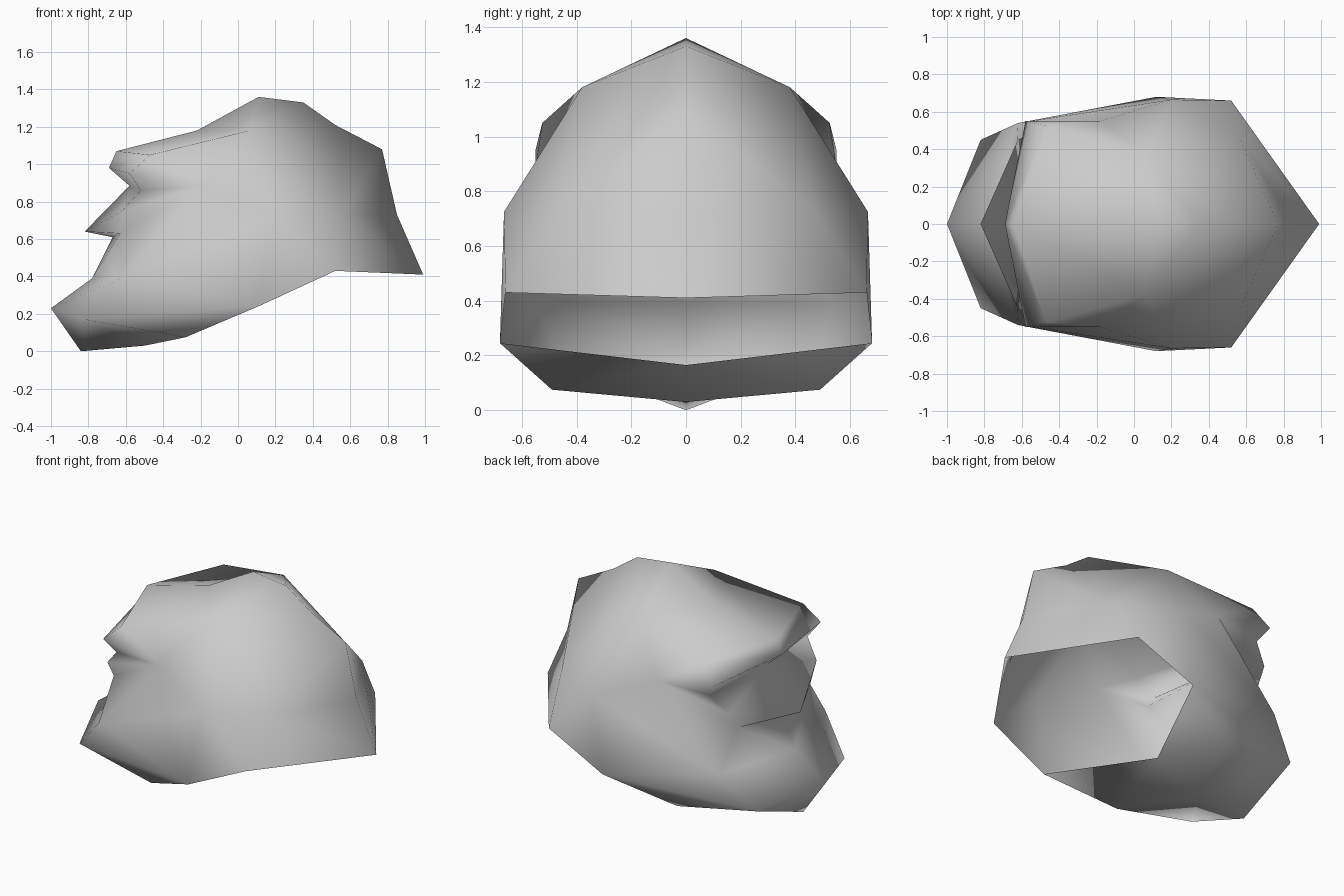
import bpy, bmesh

if "Cube" in bpy.data.objects:
    bpy.data.objects.remove(bpy.data.objects["Cube"])

# Centre profile of the head shell: front of the neck rim, round the face, over the skull
profile = [(-.18, .165), (-.5, .03), (-.84, 0), (-1, .23), (-.78, .39), (-.67, .61),
           (-.82, .64), (-.58, .885), (-.69, .98), (-.65, 1.07), (-.22, 1.18), (.11, 1.36),
           (.35, 1.33), (.52, 1.21), (.77, 1.08), (.85, .73), (.99, .41)]

# Side landmarks of one half
side = {
    "rim_side": (.12, .68, .245), "rim_back": (.52, .66, .43), "throat": (-.28, .49, .075),
    "jaw": (-.82, .45, .17), "cheek": (-.62, .54, .39), "lip": (-.63, .37, .63),
    "eye_low": (-.62, .45, .75), "eye_fold": (-.52, .5, .86), "brow": (-.58, .55, .95),
    "brow_top": (-.47, .525, 1.05), "temple": (-.18, .55, .885), "crown": (.06, .38, 1.18),
    "ear": (.2, .665, .725), "nape": (.56, .47, .725),
}

bm = bmesh.new()
centre = [bm.verts.new((x, 0, z)) for x, z in profile]
mark = {name: bm.verts.new(co) for name, co in side.items()}


def patch(centre_ids, *names):
    """Face over some centre points followed by side landmarks."""
    bm.faces.new([centre[i] for i in centre_ids] + [mark[n] for n in names])


# Chin and throat
patch((0, 1), "throat", "rim_side")
patch((1, 2), "jaw", "throat")
patch((2, 3), "jaw")
patch((), "rim_side", "throat", "jaw")

# Mouth, nose and eyes
patch((3, 4), "cheek", "jaw")
patch((4,), "lip", "cheek")
patch((4, 5), "lip")
patch((5, 6), "lip")
patch((6,), "eye_low", "lip")
patch((6, 7), "eye_low")
patch((7,), "eye_fold", "eye_low")

# Brow
patch((7, 8), "brow", "eye_fold")
patch((8, 9), "brow_top", "brow")
patch((9, 10), "crown", "brow_top")

# Skull and nape: fans from the centre line
for i in (10, 11, 12):
    patch((i, i + 1), "crown")
patch((13, 14), "nape", "crown")
for i in (14, 15):
    patch((i, i + 1), "nape")
patch((16,), "rim_back", "nape")
patch((), "nape", "rim_back", "ear")
patch((), "crown", "nape", "ear")
patch((), "rim_back", "rim_side", "ear")

# Cheek
patch((), "jaw", "cheek", "rim_side")
patch((), "cheek", "ear", "rim_side")

# Fan round the temple
ring = ["ear", "cheek", "lip", "eye_low", "eye_fold", "brow", "brow_top", "crown"]
for a, b in zip(ring, ring[1:] + ring[:1]):
    patch((), a, b, "temple")

# Outward normals, checked on the top of the skull
bmesh.ops.recalc_face_normals(bm, faces=bm.faces)
top = max(bm.faces, key=lambda f: f.calc_center_median().z)
if top.normal.z < 0:
    bmesh.ops.reverse_faces(bm, faces=bm.faces)
for f in bm.faces:
    f.smooth = True

mesh = bpy.data.meshes.new("head_shell")
bm.to_mesh(mesh)
bm.free()
head = bpy.data.objects.new("head_shell", mesh)
bpy.context.collection.objects.link(head)

# Second half
mirror = head.modifiers.new("mirror", "MIRROR")
mirror.use_axis = (False, True, False)
mirror.use_clip = True

grey = bpy.data.materials.new("plain grey")
grey.diffuse_color = (.6, .6, .6, 1)
grey.use_nodes = True
grey.node_tree.nodes["Principled BSDF"].inputs["Base Color"].default_value = grey.diffuse_color
mesh.materials.append(grey)
